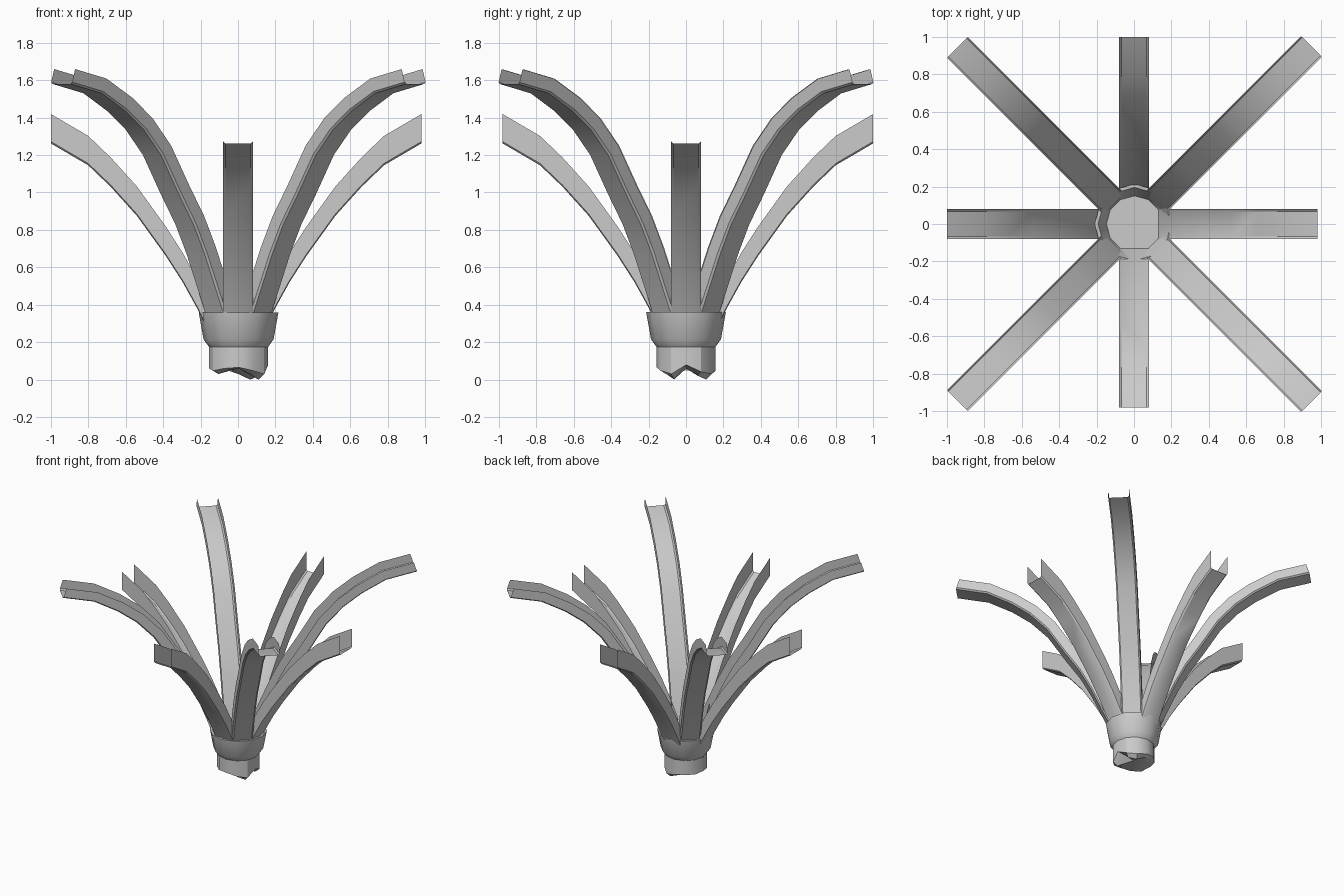
import bpy, math

if "Cube" in bpy.data.objects:
    bpy.data.objects.remove(bpy.data.objects["Cube"])


def make_object(name, verts, faces):
    mesh = bpy.data.meshes.new(name)
    mesh.from_pydata(verts, [], faces)
    mesh.update()
    ob = bpy.data.objects.new(name, mesh)
    bpy.context.collection.objects.link(ob)
    bpy.ops.object.select_all(action='DESELECT')
    ob.select_set(True)
    bpy.context.view_layer.objects.active = ob
    bpy.ops.object.shade_smooth_by_angle(angle=math.radians(30))
    return ob


# Channel-shaped arm: a U section swept along an outward (radius, height) path.
# The side walls rise vertically, or square to the path when tilt is set.
def arm(name, path, wall, angle, offset, tilt):
    section = [(-0.079, wall), (-0.079, 0.01), (-0.068, 0.0),
               (0.068, 0.0), (0.079, 0.01), (0.079, wall)]
    c, s = math.cos(angle), math.sin(angle)
    verts = []
    for i, (r, z) in enumerate(path):
        r0, z0 = path[max(i - 1, 0)]
        r1, z1 = path[min(i + 1, len(path) - 1)]
        slope = math.atan2(z1 - z0, r1 - r0) if tilt else 0
        if tilt and i == len(path) - 1:
            slope *= 1.5
        for w, h in section:
            d = r - h * math.sin(slope)
            verts.append((d * c - w * s + offset * c, d * s + w * c + offset * s,
                          z + h * math.cos(slope)))
    n = len(section)
    faces = [(i * n + j, i * n + j + 1, (i + 1) * n + j + 1, (i + 1) * n + j)
             for i in range(len(path) - 1) for j in range(n - 1)]
    return make_object(name, verts, faces)


low_path = [(0.14, 0.24), (0.205, 0.375), (0.285, 0.52), (0.375, 0.66),
            (0.53, 0.875), (0.67, 1.03), (0.79, 1.145), (0.99, 1.262)]
high_path = [(0.15, 0.27), (0.18, 0.36), (0.32, 0.67), (0.405, 0.83), (0.515, 0.99),
             (0.65, 1.20), (0.78, 1.335), (0.92, 1.435), (1.10, 1.53), (1.335, 1.58)]

# Four lower arms on the axes, four taller arms on the diagonals
for k in range(4):
    a = k * math.pi / 2
    arm("low_arm", low_path, 0.157, a, (-0.01, 0.01, 0.01, -0.01)[k], False)
    arm("high_arm", high_path, 0.083, a + math.pi / 4, (0.006, 0.0, 0.0, 0.006)[k], True)

# Stepped hub cup with an uneven broken-off underside
SIDES = 12
broken = [0.08, 0.02, 0.0, 0.03, 0.05, 0.04, 0.05, 0.03, 0.05, 0.06, 0.03, 0.0]
profile = [(0.125, None), (0.158, 0.06), (0.158, 0.175), (0.187, 0.215),
           (0.213, 0.36), (0.195, 0.36), (0.15, 0.24)]
verts, faces = [], []
for row, (r, z) in enumerate(profile):
    for i in range(SIDES):
        a = 2 * math.pi * i / SIDES
        h = broken[i] if z is None else z + (broken[i] * 0.6 - 0.03 if row == 1 else 0)
        verts.append((r * math.cos(a) + 0.003, r * math.sin(a), h))
for row in range(len(profile) - 1):
    for i in range(SIDES):
        j = (i + 1) % SIDES
        faces.append((row * SIDES + i, row * SIDES + j,
                      (row + 1) * SIDES + j, (row + 1) * SIDES + i))
verts.append((0, 0, 0.06))
center = len(verts) - 1
last = (len(profile) - 1) * SIDES
for i in range(SIDES):
    faces.append((center, (i + 1) % SIDES, i))
faces.append(tuple(last + i for i in range(SIDES)))
make_object("hub_cup", verts, faces)
